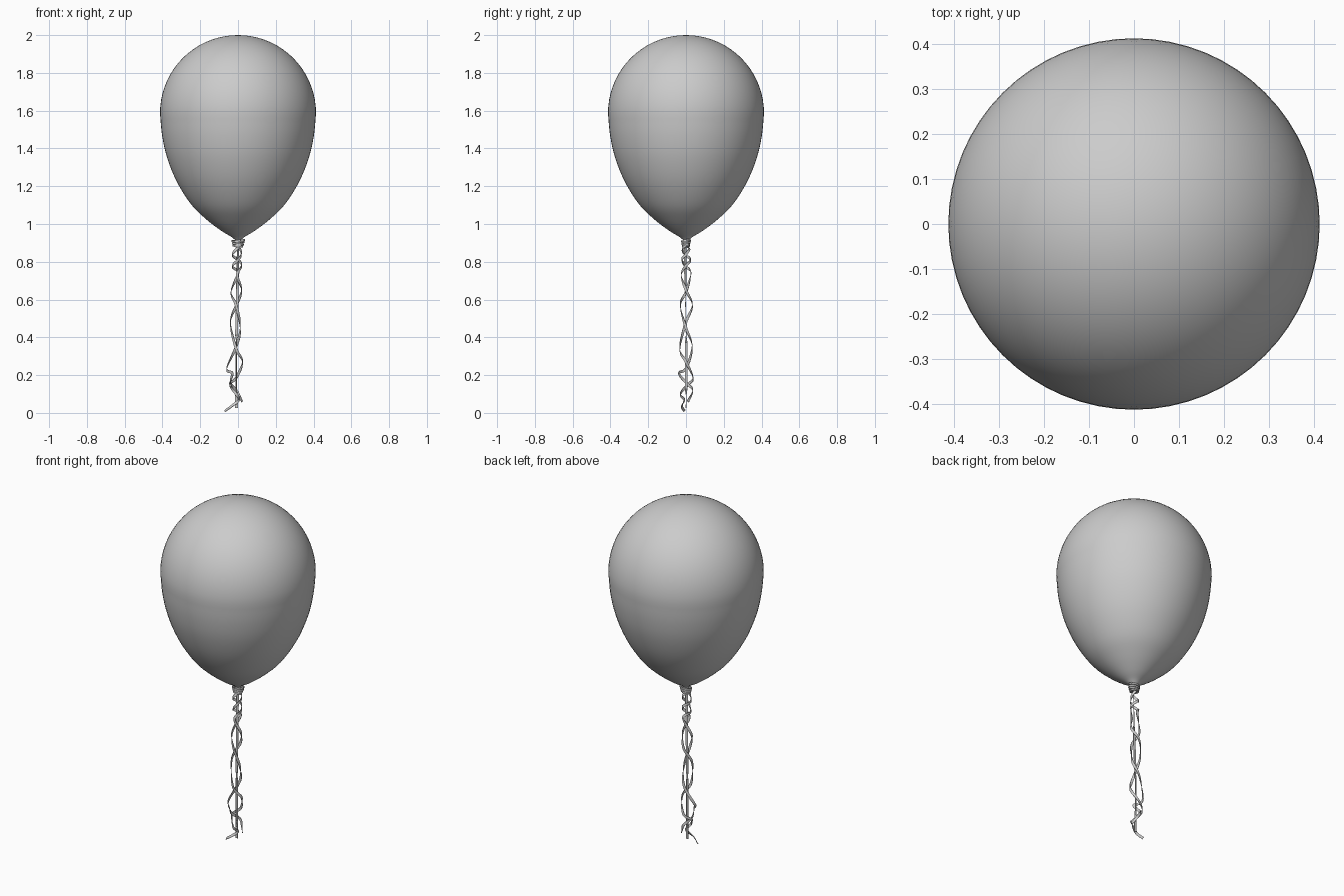
import bpy, math
from mathutils import Vector

if "Cube" in bpy.data.objects:
    bpy.data.objects.remove(bpy.data.objects["Cube"])


def make_object(name, verts, faces):
    mesh = bpy.data.meshes.new(name)
    mesh.from_pydata(verts, [], faces)
    mesh.update()
    obj = bpy.data.objects.new(name, mesh)
    bpy.context.collection.objects.link(obj)
    for p in mesh.polygons:
        p.use_smooth = True
    return obj


def spline(points, steps):
    """Smooth path through the given points."""
    pts = [Vector(p) for p in points]
    pts = [2 * pts[0] - pts[1]] + pts + [2 * pts[-1] - pts[-2]]
    out = []
    for i in range(1, len(pts) - 2):
        a, b, c, d = pts[i - 1:i + 3]
        for k in range(steps):
            t = k / steps
            out.append(0.5 * (2 * b + (c - a) * t + (2 * a - 5 * b + 4 * c - d) * t * t
                              + (3 * b - a - 3 * c + d) * t ** 3))
    out.append(pts[-2])
    return out


def lathe(name, profile, sides):
    """Revolve an (r, z) profile; first and last points lie on the axis."""
    verts, faces = [(0, 0, profile[0][1])], []
    rings = profile[1:-1]
    for r, z in rings:
        for j in range(sides):
            a = 2 * math.pi * j / sides
            verts.append((r * math.cos(a), r * math.sin(a), z))
    verts.append((0, 0, profile[-1][1]))
    last = len(verts) - 1
    for j in range(sides):
        n = (j + 1) % sides
        faces.append((0, 1 + j, 1 + n))
        for i in range(len(rings) - 1):
            p, q = 1 + i * sides, 1 + (i + 1) * sides
            faces.append((p + j, q + j, q + n, p + n))
        e = 1 + (len(rings) - 1) * sides
        faces.append((last, e + n, e + j))
    return make_object(name, verts, faces)


def ribbon(name, path, width, thick=0.003):
    """Flat ribbon whose face looks away from the string axis."""
    verts, faces = [], []
    for i, p in enumerate(path):
        t = (path[min(i + 1, len(path) - 1)] - path[max(i - 1, 0)]).normalized()
        radial = Vector((p.x + 0.005, p.y, 0))
        if radial.length < 0.004:
            radial = Vector((0, -1, 0))
        side = t.cross(radial).normalized()
        out = side.cross(t).normalized()
        for u, v in ((-1, -1), (1, -1), (1, 1), (-1, 1)):
            verts.append(p + side * u * width / 2 + out * v * thick / 2)
    for i in range(len(path) - 1):
        for k in range(4):
            n = (k + 1) % 4
            faces.append((i * 4 + k, i * 4 + n, i * 4 + 4 + n, i * 4 + 4 + k))
    e = len(verts) - 4
    faces += [(3, 2, 1, 0), (e, e + 1, e + 2, e + 3)]
    obj = make_object(name, verts, faces)
    bpy.context.view_layer.objects.active = obj
    obj.select_set(True)
    bpy.ops.object.shade_smooth_by_angle(angle=math.radians(40))
    obj.select_set(False)


# Balloon body: round dome above, tapering to the neck
R, MID = 0.413, 1.587
dome = [(R * math.sin(math.radians(a)), MID + R * math.cos(math.radians(a)))
        for a in range(0, 90, 5)]
lower = spline([(p[0], p[1], 0) for p in (
    (0.413, 1.587), (0.402, 1.47), (0.375, 1.35), (0.322, 1.22), (0.245, 1.10),
    (0.165, 1.022), (0.09, 0.965), (0.04, 0.935), (0.018, 0.918))], 4)
lathe("balloon", dome + [(p.x, p.y) for p in lower] + [(0, 0.917)], 64)

# Neck with a small flared lip
lathe("neck", [(0, 0.925), (0.018, 0.92), (0.014, 0.905), (0.016, 0.892),
               (0.021, 0.881), (0.018, 0.879), (0, 0.885)], 24)

# String wound around the neck
turns = 3
winding = []
for i in range(turns * 24 + 1):
    a = 2 * math.pi * i / 24
    r = 0.034 - 0.003 * a / (2 * math.pi)
    winding.append(Vector((r * math.cos(a), 0.72 * r * math.sin(a),
                           0.916 - 0.012 * a / (2 * math.pi))))
ribbon("neck_winding", winding, 0.009, 0.005)

# Straight ribbon hanging down the middle
ribbon("straight_ribbon", spline([(0.0, -0.004, 0.89), (-0.004, -0.003, 0.6),
                                  (-0.01, 0.002, 0.3), (-0.008, 0.0, 0.025)], 8), 0.014)

# Two curled ribbons twisting around each other
ribbon("curled_ribbon_a", spline([
    (0.015, 0, 0.885), (-0.01, -0.02, 0.865), (-0.03, 0, 0.835), (0, 0.025, 0.81),
    (0.02, 0, 0.78), (-0.005, -0.025, 0.73), (0.019, 0, 0.65), (-0.008, 0.034, 0.57),
    (-0.04, 0, 0.48), (-0.01, -0.033, 0.34), (0.024, 0, 0.27), (-0.01, 0.038, 0.185),
    (-0.045, 0.01, 0.15), (-0.01, -0.03, 0.10), (0.005, -0.01, 0.07),
    (-0.035, -0.022, 0.035), (-0.07, -0.008, 0.01)], 8), 0.014)
ribbon("curled_ribbon_b", spline([
    (-0.015, 0, 0.885), (0.008, 0.018, 0.87), (0.018, 0, 0.84), (0, -0.022, 0.81),
    (-0.03, 0, 0.775), (0, 0.026, 0.74), (-0.037, 0, 0.64), (-0.01, -0.03, 0.57),
    (0.012, 0, 0.45), (-0.01, 0.033, 0.35), (-0.06, 0, 0.235), (-0.03, -0.037, 0.21),
    (-0.04, 0.0, 0.16), (-0.01, 0.036, 0.12), (0.022, 0.01, 0.06)], 8), 0.014)
